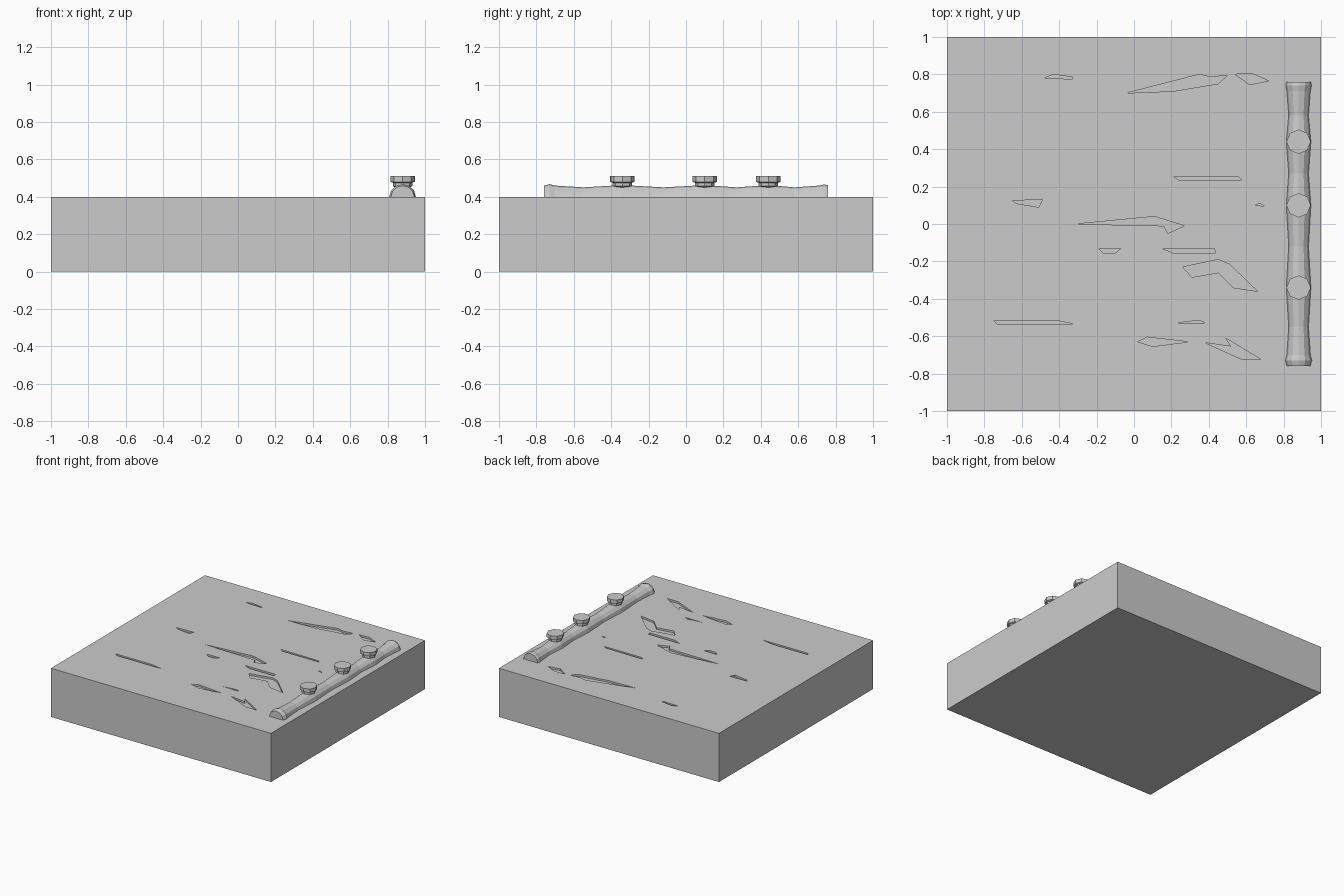
import bpy, bmesh
from math import sin, cos, pi

if "Cube" in bpy.data.objects:
    bpy.data.objects.remove(bpy.data.objects["Cube"])

TOP = 0.4


def finish(name, bm):
    bmesh.ops.recalc_face_normals(bm, faces=bm.faces[:])
    me = bpy.data.meshes.new(name)
    bm.to_mesh(me)
    bm.free()
    ob = bpy.data.objects.new(name, me)
    bpy.context.collection.objects.link(ob)
    return ob


def bridge_rings(bm, rings):
    """Skin a list of closed vertex loops and cap both ends."""
    rings = [[bm.verts.new(p) for p in r] for r in rings]
    n = len(rings[0])
    for a, b in zip(rings, rings[1:]):
        for i in range(n):
            j = (i + 1) % n
            bm.faces.new((a[i], a[j], b[j], b[i]))
    bm.faces.new(rings[0][::-1])
    bm.faces.new(rings[-1])


# Outlines of the shallow chips worn into the boards
chips = [
    [(-.48, .78), (-.43, .80), (-.33, .785), (-.33, .775)],
    [(-.04, .70), (.35, .80), (.41, .785), (.50, .795), (.45, .75), (.21, .71)],
    [(.54, .80), (.63, .805), (.72, .765), (.62, .745)],
    [(.21, .255), (.56, .25), (.575, .235), (.24, .235)],
    [(-.65, .125), (-.49, .13), (-.51, .09), (-.63, .11)],
    [(-.31, 0), (.11, .04), (.27, -.01), (.18, -.05), (.16, -.01)],
    [(.65, .10), (.67, .11), (.70, .095)],
    [(-.19, -.13), (-.07, -.13), (-.10, -.155), (-.165, -.155)],
    [(.15, -.13), (.43, -.13), (.435, -.155), (.21, -.155)],
    [(.26, -.23), (.45, -.19), (.51, -.215), (.66, -.36), (.53, -.34),
     (.45, -.26), (.31, -.285)],
    [(-.75, -.515), (-.42, -.515), (-.32, -.535), (-.73, -.535)],
    [(.22, -.53), (.35, -.515), (.38, -.53)],
    [(.02, -.63), (.07, -.605), (.29, -.63), (.10, -.655)],
    [(.38, -.635), (.52, -.655), (.49, -.61), (.68, -.725), (.58, -.725)],
]
bm = bmesh.new()
for c in chips:
    bridge_rings(bm, [[(x, y, z) for x, y in c] for z in (TOP - .015, TOP + .05)])
cutter = finish("chip_cutter", bm)
cutter.hide_render = True

# Floor slab with the chips carved out
bm = bmesh.new()
bmesh.ops.create_cube(bm, size=1)
for v in bm.verts:
    v.co = (v.co.x * 2, v.co.y * 2, (v.co.z + .5) * TOP)
slab = finish("plank_floor", bm)
mod = slab.modifiers.new("chips", 'BOOLEAN')
mod.operation = 'DIFFERENCE'
mod.solver = 'EXACT'
mod.object = cutter
bpy.context.view_layer.objects.active = slab
bpy.ops.object.modifier_apply(modifier=mod.name)
bpy.data.objects.remove(cutter)

# Board seams across top and bottom
bm = bmesh.new()
bm.from_mesh(slab.data)
for y in (-.6, -.2, .2, .6):
    bmesh.ops.bisect_plane(bm, geom=bm.verts[:] + bm.edges[:] + bm.faces[:],
                           plane_co=(0, y, 0), plane_no=(0, 1, 0))
    seam = [e for e in bm.edges
            if all(abs(v.co.y - y) < 1e-4 for v in e.verts)
            and abs(e.verts[0].co.z - e.verts[1].co.z) < 1e-4]
    bmesh.ops.split_edges(bm, edges=seam)
bm.to_mesh(slab.data)
bm.free()

# Half-round rail, swelling at the ends and at each knob
stations = [(-.76, .062), (-.73, .071), (-.70, .063), (-.55, .053), (-.34, .066),
            (-.12, .053), (.10, .066), (.27, .053), (.44, .066), (.58, .053),
            (.71, .063), (.74, .069), (.76, .065)]
bm = bmesh.new()
bridge_rings(bm, [[(.88 + r * cos(pi * i / 6), y, TOP + r * .95 * sin(pi * i / 6))
                   for i in range(7)] for y, r in stations])
finish("rail", bm)

# Octagonal knobs on the rail
profile = [(.022, .43), (.035, .448), (.052, .457), (.052, .475),
           (.065, .48), (.065, .51)]
for k, y in enumerate((-.34, .10, .44)):
    bm = bmesh.new()
    bridge_rings(bm, [[(.88 + r * cos(pi * i / 4), y + r * sin(pi * i / 4), z)
                       for i in range(8)] for r, z in profile])
    finish(f"knob_{k + 1}", bm)
